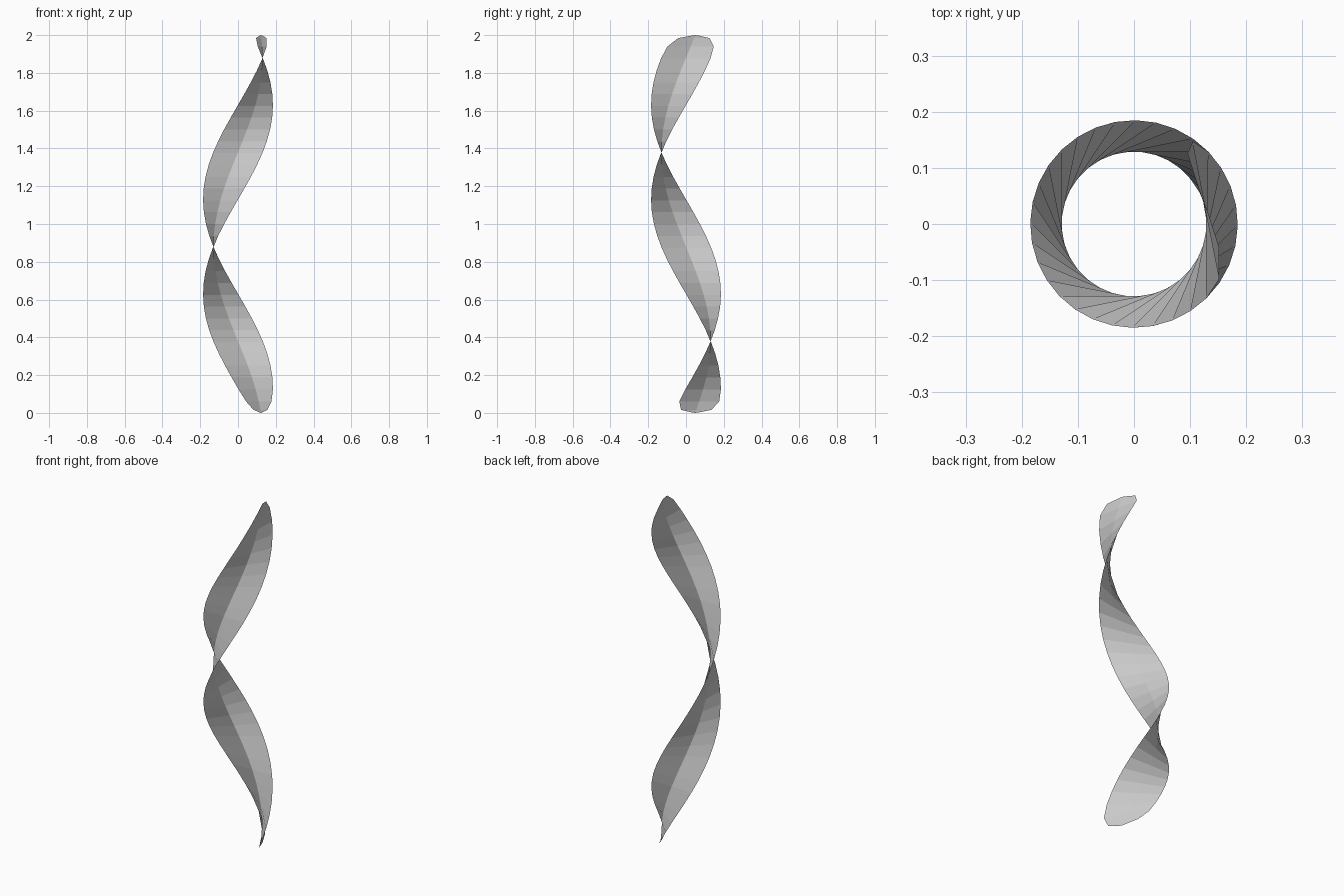
import bpy, bmesh
from math import sin, cos, pi, radians

if "Cube" in bpy.data.objects:
    bpy.data.objects.remove(bpy.data.objects["Cube"])

HEIGHT = 2.0
OFFSET = 0.1305      # distance of the strip's middle from the z axis
HALF_W = 0.131       # half width of the strip
START = radians(21.6)
STEPS = 32

# Row heights and half widths, with rounded ends
ends = [(0.0, 0.022), (0.016, 0.088), (0.06, 0.125)]
rows = ends + [(HEIGHT * i / STEPS, HALF_W) for i in range(2, STEPS - 1)]
rows += [(HEIGHT - z, w) for z, w in reversed(ends)]

# Flat strip twisted one full turn around the z axis
bm = bmesh.new()
previous = None
for z, w in rows:
    a = START + 2 * pi * z / HEIGHT
    row = []
    for t in (-w, 0.0, w):
        drop = 0.0
        if z in (0.0, HEIGHT) and t:      # soften the tip
            drop = 0.003 if z == 0.0 else -0.003
        row.append(bm.verts.new((OFFSET * cos(a) - t * sin(a),
                                 OFFSET * sin(a) + t * cos(a), z + drop)))
    if previous:
        for i in range(2):
            bm.faces.new((previous[i], previous[i + 1], row[i + 1], row[i]))
    previous = row

mesh = bpy.data.meshes.new("twisted_ribbon")
bm.to_mesh(mesh)
bm.free()
ribbon = bpy.data.objects.new("twisted_ribbon", mesh)
bpy.context.collection.objects.link(ribbon)
